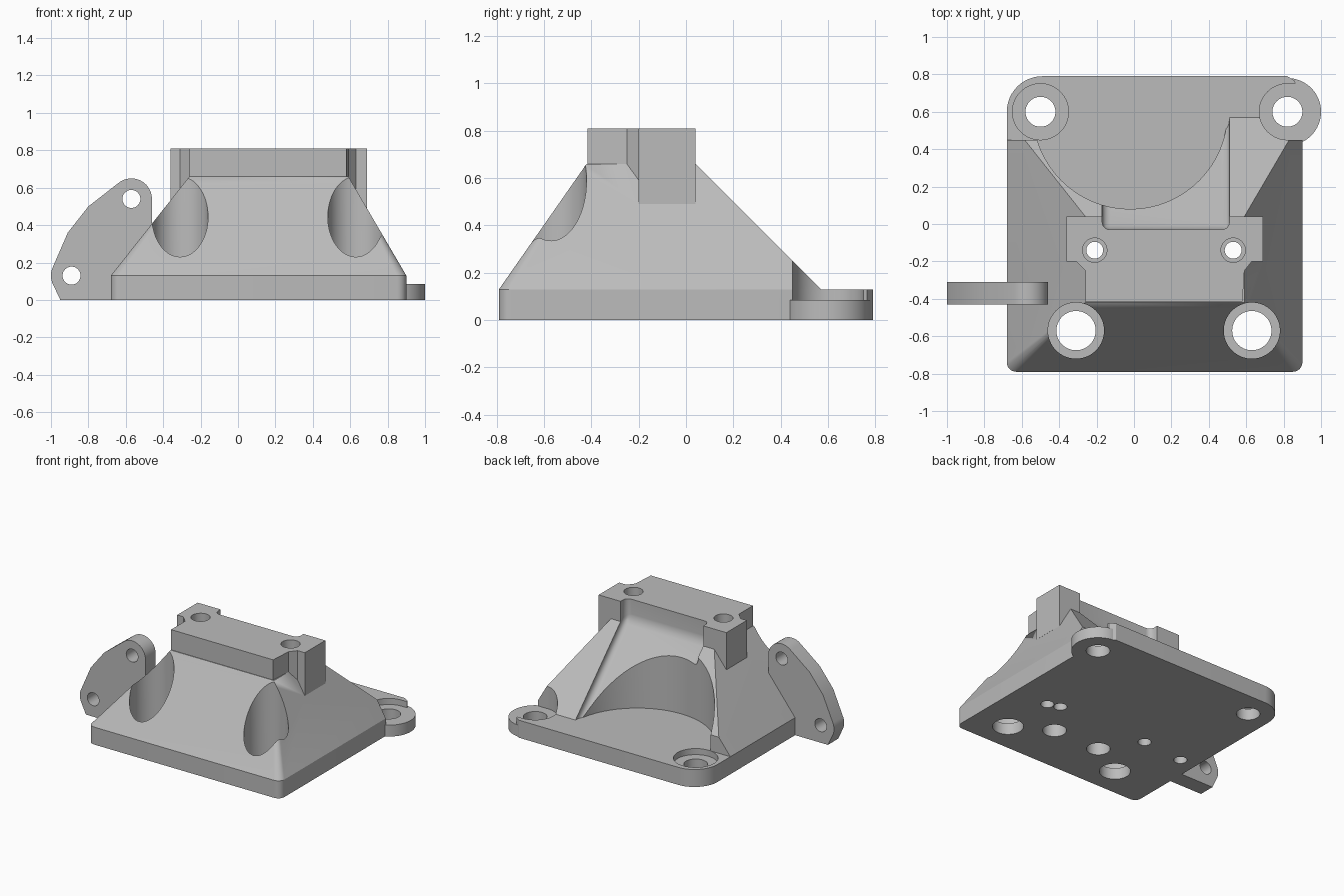
import bpy, bmesh, math
from mathutils import Vector

if "Cube" in bpy.data.objects:
    bpy.data.objects.remove(bpy.data.objects["Cube"])

grey = bpy.data.materials.new("plain grey")
grey.use_nodes = True
grey.diffuse_color = (0.5, 0.5, 0.5, 1)
grey.node_tree.nodes["Principled BSDF"].inputs["Base Color"].default_value = (0.5, 0.5, 0.5, 1)


def make(name, bm):
    bmesh.ops.recalc_face_normals(bm, faces=bm.faces)
    mesh = bpy.data.meshes.new(name)
    bm.to_mesh(mesh)
    bm.free()
    mesh.materials.append(grey)
    ob = bpy.data.objects.new(name, mesh)
    bpy.context.collection.objects.link(ob)
    return ob


def prism(name, points, low, high, axis="z", bevel=0):
    """Extrude a flat outline along one axis."""
    place = {"x": lambda a, b, h: (h, a, b),
             "y": lambda a, b, h: (a, h, b),
             "z": lambda a, b, h: (a, b, h)}[axis]
    bm = bmesh.new()
    ends = [[bm.verts.new(place(a, b, h)) for a, b in points] for h in (low, high)]
    for ring in ends:
        bm.faces.new(ring)
    for i in range(len(points)):
        j = (i + 1) % len(points)
        bm.faces.new((ends[0][i], ends[0][j], ends[1][j], ends[1][i]))
    if bevel:
        bmesh.ops.bevel(bm, geom=bm.edges[:], offset=bevel, segments=6,
                        profile=0.5, affect="EDGES")
    return make(name, bm)


def arc(cx, cy, r, start, end, steps=12):
    angles = [math.radians(start + (end - start) * i / steps) for i in range(steps + 1)]
    return [(cx + r * math.cos(t), cy + r * math.sin(t)) for t in angles]


def cylinder(name, x, y, r, low, high, axis="z"):
    return prism(name, arc(x, y, r, 0, 354.375, 63), low, high, axis)


def box(name, x0, x1, y0, y1, z0, z1):
    return prism(name, [(x0, y0), (x1, y0), (x1, y1), (x0, y1)], z0, z1)


def combine(target, other, operation):
    mod = target.modifiers.new(operation, "BOOLEAN")
    mod.operation, mod.solver, mod.object = operation, "EXACT", other
    bpy.context.view_layer.objects.active = target
    bpy.ops.object.modifier_apply(modifier=mod.name)
    bpy.data.objects.remove(other)


def cut(target, other):
    combine(target, other, "DIFFERENCE")


# Sloped pedestal, with softened front corners
front = arc(-0.63, -0.74, 0.05, 180, 270, 8) + arc(0.85, -0.74, 0.05, 270, 360, 8)
bm = bmesh.new()
for x, y in front + [(0.90, 0.57), (-0.68, 0.57)]:
    bm.verts.new((x, y, 0.13))
for x in (-0.26, 0.59):
    for y in (-0.42, 0.04):
        bm.verts.new((x, y, 0.66))
bmesh.ops.convex_hull(bm, input=bm.verts)
bmesh.ops.dissolve_limit(bm, angle_limit=0.01, verts=bm.verts, edges=bm.edges)
body = make("mount_body", bm)

# Top block with side lugs
combine(body, prism("top_block", [
    (-0.26, -0.415), (0.58, -0.415), (0.59, -0.25), (0.63, -0.20), (0.69, -0.20),
    (0.69, 0.04), (-0.36, 0.04), (-0.36, -0.20), (-0.31, -0.20), (-0.26, -0.25)],
    0.49, 0.81), "UNION")

# Rear channel, round scoop and the cleared rear corner
cut(body, prism("channel_cutter", [(-0.03, 0.66), (-0.03, 1.2), (1.2, 1.2), (1.2, -0.57)],
                -0.17, 0.51, "x", 0.04))
cut(body, cylinder("scoop_cutter", -0.02, 0.60, 0.52, 0, 1))
cut(body, box("corner_cutter", -0.9, -0.4, 0.45, 0.9, 0, 1))

# Base plate and rear ear
combine(body, prism("base_plate", front + [(0.90, 0.60), (0.86, 0.765), (0.82, 0.79)]
                    + arc(-0.49, 0.60, 0.19, 90, 180), 0, 0.13), "UNION")
cut(body, box("ear_clearance", 0.82, 1.1, 0.45, 0.75, 0.085, 1))
combine(body, cylinder("rear_ear", 0.82, 0.60, 0.18, 0, 0.085), "UNION")

# Four counterbored mounting holes
for x, y, r in ((-0.31, -0.57, 0.105), (0.63, -0.57, 0.105),
                (-0.50, 0.60, 0.08), (0.82, 0.60, 0.08)):
    cut(body, cylinder("counterbore", x, y, 0.15, 0.085, 1))
    cut(body, cylinder("mounting_hole", x, y, r, -0.1, 1))

# Countersunk holes through the top block
for x in (-0.21, 0.53):
    cut(body, cylinder("block_hole", x, -0.14, 0.045, -0.1, 1))
    cut(body, cylinder("block_recess", x, -0.14, 0.065, 0.70, 1))

# Blind holes underneath
for x, y, r in ((-0.03, -0.41, 0.08), (0.355, -0.41, 0.08),
                (-0.55, -0.17, 0.045), (0.62, -0.17, 0.045)):
    cut(body, cylinder("blind_hole", x, y, r, -0.1, 0.12))

# Upright side tab with two holes
tab = prism("side_tab", [(-0.46, 0.40), (-0.46, 0.54)] + arc(-0.57, 0.54, 0.11, 0, 130)
            + [(-0.80, 0.50), (-0.91, 0.36)] + arc(-0.89, 0.13, 0.11, 155, 200)
            + [(-0.95, 0), (-0.67, 0), (-0.67, 0.13)], -0.43, -0.31, "y")
for x, z in ((-0.57, 0.54), (-0.89, 0.13)):
    cut(tab, cylinder("tab_hole", x, z, 0.048, -0.6, -0.1, "y"))

# Smooth round walls, keep hard edges
for ob in (body, tab):
    bpy.ops.object.select_all(action="DESELECT")
    ob.select_set(True)
    bpy.context.view_layer.objects.active = ob
    bpy.ops.object.shade_smooth_by_angle(angle=math.radians(25))
